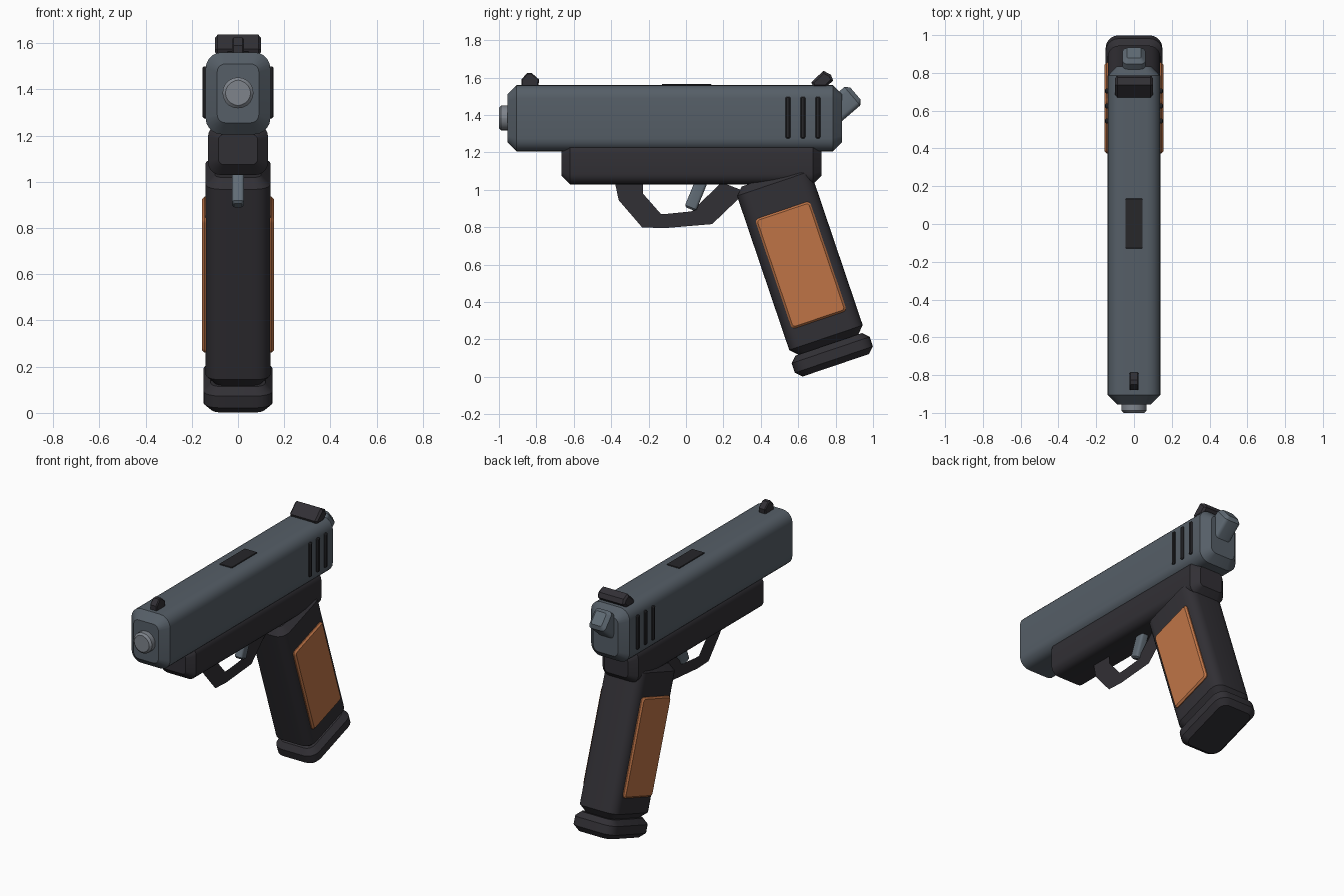
import bpy, bmesh
from math import radians, cos, sin, pi
from mathutils import Matrix, Vector

if "Cube" in bpy.data.objects:
    bpy.data.objects.remove(bpy.data.objects["Cube"])


def material(name, rgb):
    m = bpy.data.materials.new(name)
    m.use_nodes = True
    m.diffuse_color = (*rgb, 1)
    bsdf = m.node_tree.nodes["Principled BSDF"]
    bsdf.inputs["Base Color"].default_value = (*rgb, 1)
    bsdf.inputs["Roughness"].default_value = 0.6
    return m


SLIDE = material("blue grey steel", (0.092, 0.113, 0.136))
FRAME = material("dark polymer", (0.031, 0.029, 0.035))
BLACK = material("black", (0.02, 0.02, 0.023))
WOOD = material("orange wood", (0.52, 0.175, 0.062))
METAL = material("bare metal", (0.21, 0.23, 0.26))
SMALL = material("grey steel", (0.12, 0.15, 0.18))


def finish(name, bm, mat):
    bmesh.ops.recalc_face_normals(bm, faces=bm.faces)
    mesh = bpy.data.meshes.new(name)
    bm.to_mesh(mesh)
    bm.free()
    mesh.materials.append(mat)
    ob = bpy.data.objects.new(name, mesh)
    bpy.context.collection.objects.link(ob)
    bpy.ops.object.select_all(action='DESELECT')
    ob.select_set(True)
    bpy.context.view_layer.objects.active = ob
    bpy.ops.object.shade_smooth_by_angle(angle=radians(30))
    return ob


def rounded_rect(w, h, r, steps=5):
    pts = []
    for i, (sx, sy) in enumerate(((1, 1), (-1, 1), (-1, -1), (1, -1))):
        for k in range(steps + 1):
            a = (i + k / steps) * pi / 2
            pts.append((sx * (w / 2 - r) + r * cos(a), sy * (h / 2 - r) + r * sin(a)))
    return pts


def bar(name, mat, loc, rot, size, r, c):
    """Rounded rectangle swept along local z, with chamfered ends."""
    w, h, length = size
    bm = bmesh.new()
    m = Matrix.Translation(loc) @ rot
    rings = []
    for z, inset in ((-length / 2, c), (c - length / 2, 0), (length / 2 - c, 0), (length / 2, c)):
        ring = rounded_rect(w - 2 * inset, h - 2 * inset, max(r - inset * 0.7, 0.004))
        rings.append([bm.verts.new(m @ Vector((x, y, z))) for x, y in ring])
    n = len(rings[0])
    for a, b in zip(rings, rings[1:]):
        for i in range(n):
            j = (i + 1) % n
            bm.faces.new((a[i], a[j], b[j], b[i]))
    bm.faces.new(rings[0])
    bm.faces.new(rings[-1])
    return finish(name, bm, mat)


def side_profile(name, mat, pts, half, bevel):
    """Side outline (y, z) extruded across x."""
    bm = bmesh.new()
    face = bm.faces.new([bm.verts.new((-half, y, z)) for y, z in pts])
    out = bmesh.ops.extrude_face_region(bm, geom=[face])
    moved = [v for v in out["geom"] if isinstance(v, bmesh.types.BMVert)]
    bmesh.ops.translate(bm, verts=moved, vec=(2 * half, 0, 0))
    caps = [e for e in bm.edges if abs(e.verts[0].co.x - e.verts[1].co.x) < 1e-5]
    bmesh.ops.bevel(bm, geom=caps, offset=bevel, segments=1, affect='EDGES')
    return finish(name, bm, mat)


def tilt(deg):
    return Matrix.Rotation(radians(deg), 4, 'X')


ALONG = tilt(90)                                    # local z along the barrel
ACROSS = Matrix.Rotation(radians(90), 4, 'Y')       # local z across the body
RAKE = tilt(18.7)                                   # lean of the grip

# Slide and frame
bar("slide", SLIDE, (0, -0.06, 1.383), ALONG, (0.28, 0.355, 1.79), 0.07, 0.05)
bar("frame", FRAME, (0, 0.03, 1.14), ALONG, (0.26, 0.22, 1.39), 0.055, 0.045)

# Barrel muzzle
bar("muzzle", METAL, (0, -0.9, 1.385), ALONG, (0.134, 0.134, 0.2), 0.0669, 0.012)

# Ejection port plate
bar("ejection_port", BLACK, (0, 0.003, 1.56), Matrix(), (0.092, 0.265, 0.012), 0.004, 0.002)

# Rear grip slots
for i in range(3):
    bar(f"slide_slot_{i + 1}", BLACK, (0, 0.545 + 0.08 * i, 1.387), ACROSS,
        (0.225, 0.026, 0.306), 0.01, 0.006)

# Sights
side_profile("front_sight", FRAME,
             [(-0.88, 1.55), (-0.88, 1.59), (-0.85, 1.625), (-0.825, 1.625),
              (-0.785, 1.59), (-0.79, 1.55)], 0.025, 0.006)
side_profile("rear_sight", FRAME,
             [(0.67, 1.575), (0.735, 1.637), (0.775, 1.615), (0.787, 1.585),
              (0.75, 1.55), (0.68, 1.55)], 0.1, 0.012)

# Hammer and trigger
bar("hammer", SMALL, (0, 0.83, 1.45), tilt(-49.5), (0.12, 0.13, 0.2), 0.025, 0.022)
bar("trigger", SMALL, (0, 0.06, 0.99), tilt(-22), (0.054, 0.066, 0.2), 0.015, 0.01)

# Trigger guard, a flat ribbon
outer = [(-0.38, 1.04), (-0.36, 0.945), (-0.235, 0.8), (-0.12, 0.795), (0.14, 0.817), (0.32, 0.99)]
inner = [(-0.23, 1.04), (-0.23, 0.98), (-0.135, 0.872), (-0.1, 0.872), (0.03, 0.885), (0.19, 1.04)]
bm = bmesh.new()
rows = [[bm.verts.new((0, y, z)) for y, z in line] for line in (outer, inner)]
for i in range(len(outer) - 1):
    bm.faces.new((rows[0][i], rows[0][i + 1], rows[1][i + 1], rows[1][i]))
finish("trigger_guard", bm, FRAME)

# Grip, side panels and magazine base
bar("grip", FRAME, (0, 0.609, 0.622), RAKE, (0.28, 0.415, 0.95), 0.065, 0.04)
for side, s in (("left", 1), ("right", -1)):
    bar(f"{side}_grip_panel", WOOD, (s * 0.135, 0.614, 0.598), RAKE @ ACROSS,
        (0.62, 0.31, 0.04), 0.022, 0.01)
bar("magazine_base", FRAME, (0, 0.782, 0.118), RAKE, (0.3, 0.44, 0.118), 0.07, 0.032)
